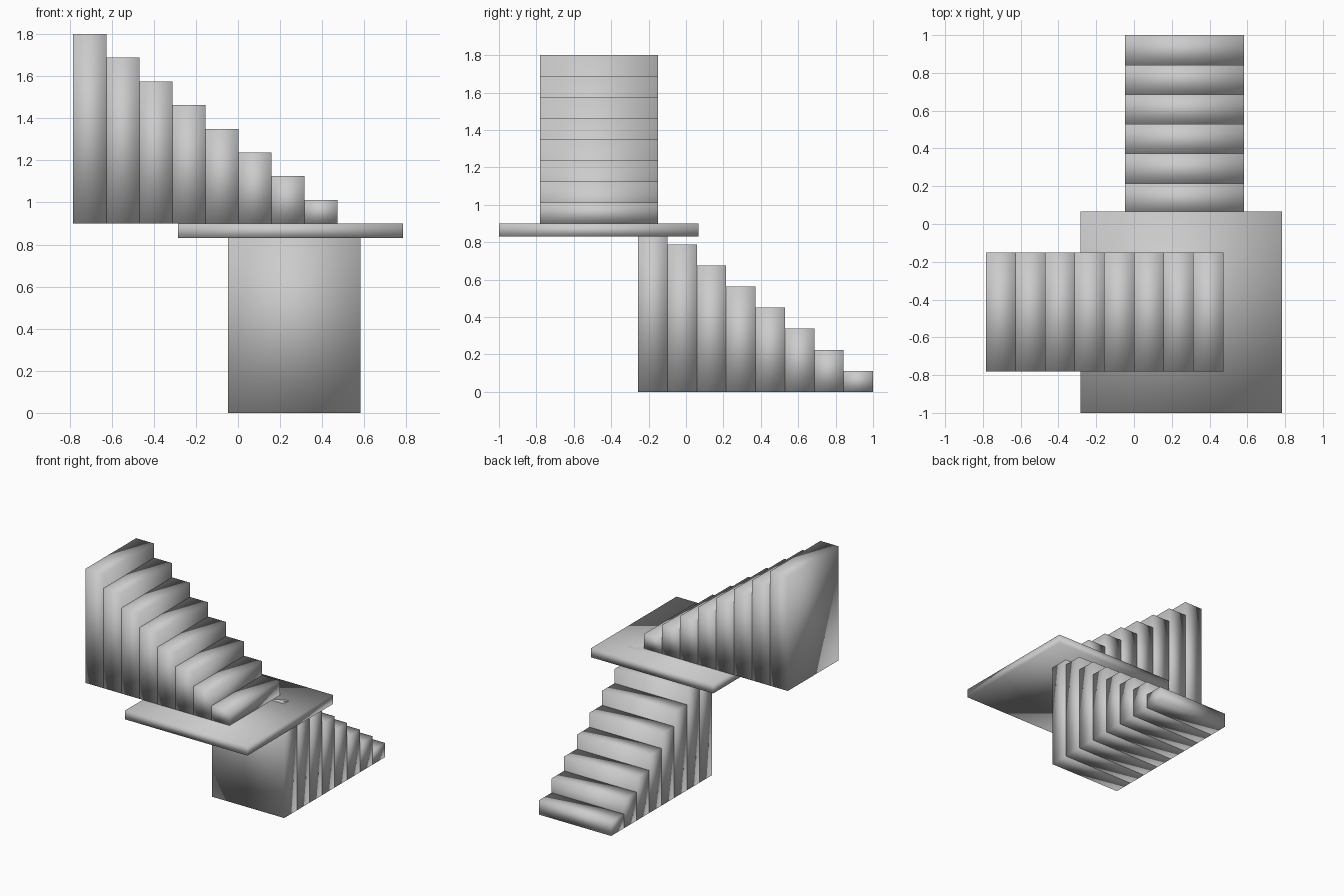
import bpy
import bmesh
from mathutils import Vector

if "Cube" in bpy.data.objects:
    bpy.data.objects.remove(bpy.data.objects["Cube"])

STEPS, TREAD, RISE, WIDTH = 8, 0.157, 0.1125, 0.63
LANDING_Z = STEPS * RISE


def box(name, lo, hi):
    """Smooth-shaded box between two opposite corners."""
    lo, hi = Vector(lo), Vector(hi)
    bm = bmesh.new()
    bmesh.ops.create_cube(bm, size=1)
    bmesh.ops.scale(bm, vec=hi - lo, verts=bm.verts)
    bmesh.ops.translate(bm, vec=(lo + hi) / 2, verts=bm.verts)
    for f in bm.faces:
        f.smooth = True
    mesh = bpy.data.meshes.new(name)
    bm.to_mesh(mesh)
    bm.free()
    obj = bpy.data.objects.new(name, mesh)
    bpy.context.collection.objects.link(obj)
    return obj


# Landing slab between the flights
box("landing", (-0.284, -1.0, LANDING_Z - 0.07), (0.783, 0.067, LANDING_Z))

for i in range(STEPS):
    height = (i + 1) * RISE
    # Lower flight: climbs from the back towards the front
    y = 1.0 - i * TREAD
    box(f"lower_step_{i + 1}", (-0.048, y - TREAD, 0), (-0.048 + WIDTH, y, height))
    # Upper flight: climbs from the landing towards the left
    x = -0.783 + (STEPS - i) * TREAD
    box(f"upper_step_{i + 1}", (x - TREAD, -0.78, LANDING_Z),
        (x, -0.78 + WIDTH, LANDING_Z + height))
